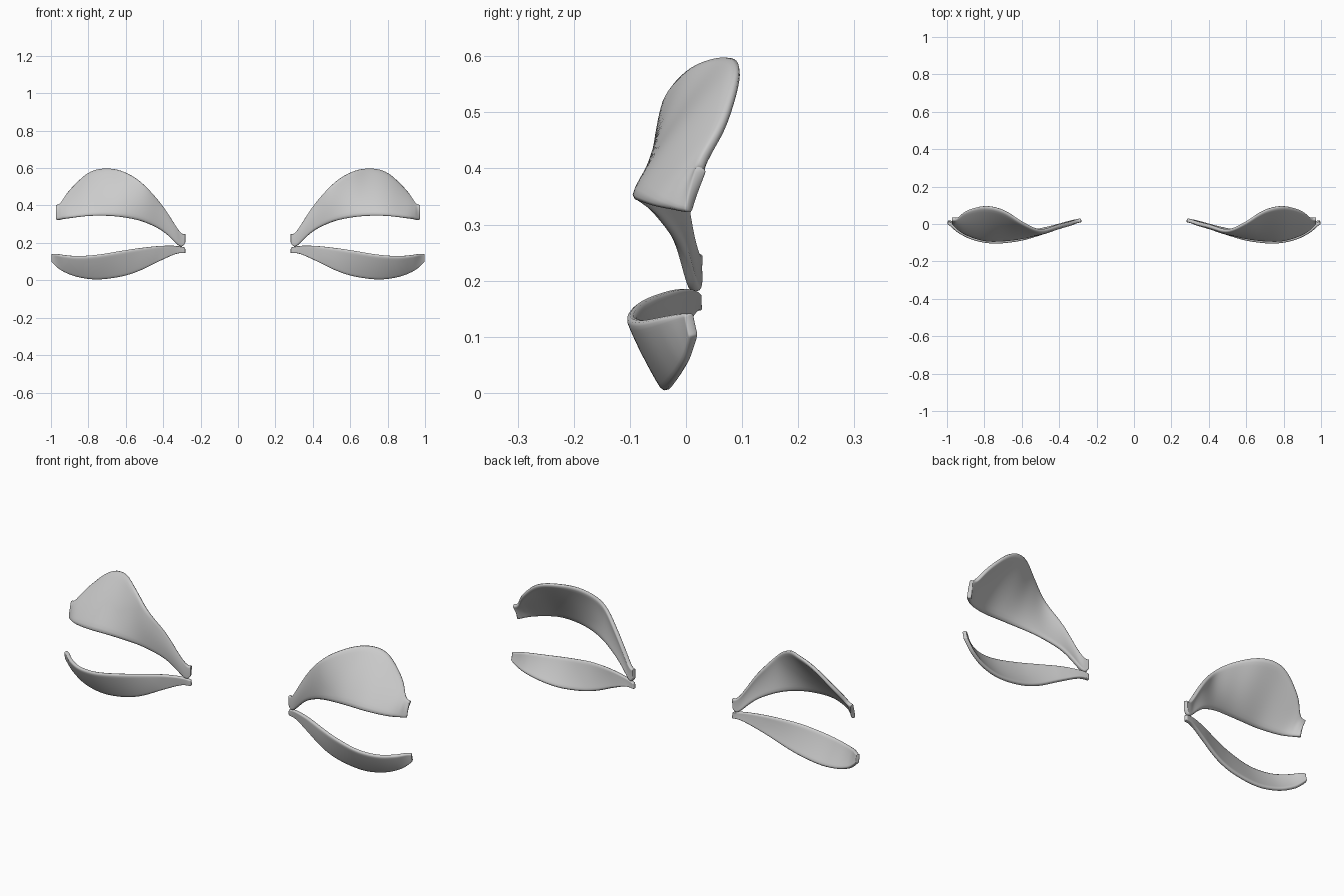
import bpy

def spline(a, b, c, d, t):
    # Catmull-Rom interpolation of one span
    return [0.5 * (2*q + (r-p)*t + (2*p-5*q+4*r-s)*t*t + (3*q-p-3*r+s)*t**3)
            for p, q, r, s in zip(a, b, c, d)]

def sweep(stations, steps=4):
    pts = [stations[0]] + stations + [stations[-1]]
    out = [spline(*pts[i:i+4], k / steps)
           for i in range(len(stations) - 1) for k in range(steps)]
    return out + [list(stations[-1])]

def lid(name, stations, bulge_y, bulge_z, thick, rows=8):
    # station: x, lower edge (y, z), upper edge (y, z)
    verts, faces = [], []
    cols = sweep(stations)
    for x, y0, z0, y1, z1 in cols:
        size = min(1, abs(z1 - z0) / 0.12)
        if abs(z1 - z0) < 0.085:
            size = 0.2
        for j in range(rows + 1):
            v = j / rows
            w = 4 * v * (1 - v) * size
            verts.append((x, y0 + (y1-y0)*v + bulge_y*w, z0 + (z1-z0)*v + bulge_z*w))
    n = rows + 1
    for i in range(len(cols) - 1):
        for j in range(rows):
            a = i * n + j
            faces.append((a, a + n, a + n + 1, a + 1))
    me = bpy.data.meshes.new(name)
    me.from_pydata(verts, [], faces)
    ob = bpy.data.objects.new(name, me)
    bpy.context.collection.objects.link(ob)
    for p in me.polygons:
        p.use_smooth = True
    # shell thickness, rounded rims, other side
    sol = ob.modifiers.new("shell", 'SOLIDIFY')
    sol.thickness, sol.offset = thick, -1
    ob.modifiers.new("round", 'SUBSURF').levels = 1
    ob.modifiers["round"].render_levels = 1
    mir = ob.modifiers.new("mirror", 'MIRROR')
    mir.use_mirror_merge = False
    return ob

# upper eyelids
lid("upper_eyelid", [
    (0.28, 0.012, 0.200, 0.012, 0.250),
    (0.31, 0.005, 0.180, 0.004, 0.262),
    (0.40, -0.020, 0.260, -0.018, 0.400),
    (0.50, -0.056, 0.310, -0.045, 0.512),
    (0.60, -0.085, 0.336, 0.000, 0.580),
    (0.70, -0.099, 0.348, 0.066, 0.605),
    (0.80, -0.098, 0.348, 0.090, 0.582),
    (0.90, -0.065, 0.337, 0.066, 0.490),
    (0.95, -0.028, 0.328, 0.025, 0.418),
    (0.975, 0.000, 0.322, 0.018, 0.405),
], -0.008, 0.006, 0.020)

# lower eyelids
lid("lower_eyelid", [
    (0.28, 0.012, 0.145, 0.012, 0.176),
    (0.33, 0.004, 0.140, -0.002, 0.184),
    (0.42, -0.020, 0.100, -0.032, 0.183),
    (0.52, -0.040, 0.050, -0.068, 0.172),
    (0.62, -0.045, 0.017, -0.096, 0.156),
    (0.75, -0.040, 0.000, -0.109, 0.134),
    (0.86, -0.026, 0.014, -0.090, 0.126),
    (0.94, -0.007, 0.046, -0.050, 0.133),
    (0.98, 0.002, 0.078, -0.015, 0.140),
    (1.00, 0.006, 0.100, -0.002, 0.140),
], -0.003, -0.002, 0.018)
